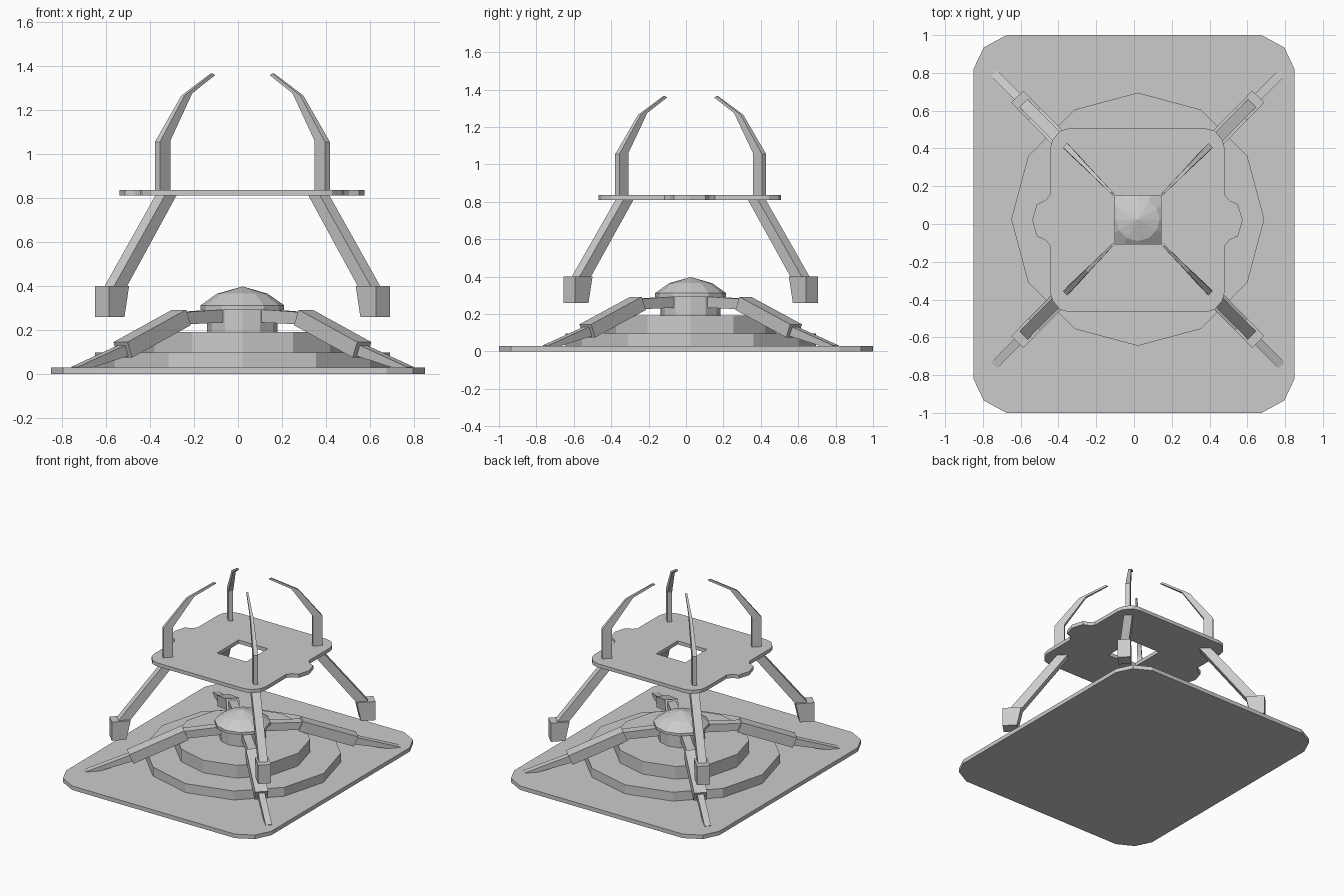
import bpy, bmesh, math
from mathutils import Matrix, Vector

cube = bpy.data.objects.get("Cube")
if cube:
    bpy.data.objects.remove(cube, do_unlink=True)

CENTRE = Vector((0.02, 0.025, 0))

grey = bpy.data.materials.new("plain_grey")
grey.use_nodes = True
COLOUR = (0.6, 0.6, 0.6, 1)
grey.diffuse_color = COLOUR
grey.node_tree.nodes["Principled BSDF"].inputs["Base Color"].default_value = COLOUR


def finish(name, bm):
    bmesh.ops.recalc_face_normals(bm, faces=bm.faces)
    mesh = bpy.data.meshes.new(name)
    bm.to_mesh(mesh)
    bm.free()
    mesh.materials.append(grey)
    obj = bpy.data.objects.new(name, mesh)
    bpy.context.collection.objects.link(obj)
    return obj


def plate(name, outline, z0, z1):
    """Flat slab from an outline."""
    bm = bmesh.new()
    face = bm.faces.new([bm.verts.new((x, y, z0)) for x, y in outline])
    ext = bmesh.ops.extrude_face_region(bm, geom=[face])
    verts = [v for v in ext["geom"] if isinstance(v, bmesh.types.BMVert)]
    bmesh.ops.translate(bm, verts=verts, vec=(0, 0, z1 - z0))
    return finish(name, bm)


def turned(name, profile, sides=12):
    """Faceted round part from (radius, height) pairs; radius 0 closes to a point."""
    bm = bmesh.new()
    rings = []
    for r, z in profile:
        count = sides if r > 0 else 1
        rings.append([bm.verts.new(CENTRE + Vector((r * math.cos(math.tau * i / sides),
                                                    r * math.sin(math.tau * i / sides), z)))
                      for i in range(count)])
    for a, b in zip(rings, rings[1:]):
        for i in range(sides):
            j = (i + 1) % sides
            bm.faces.new([a[i], a[j], b[0]] if len(b) == 1 else [a[i], a[j], b[j], b[i]])
    for ring in (rings[0], rings[-1]):
        if len(ring) > 1:
            bm.faces.new(ring)
    return finish(name, bm)


def diagonal_parts(name, sections):
    """Loft (outer r, z, inner r, z, width) sections and repeat on the four diagonals."""
    for k, corner in enumerate(("back_left", "back_right", "front_right", "front_left")):
        bm = bmesh.new()
        rings = []
        for r1, z1, r2, z2, w in sections:
            rings.append([bm.verts.new(p) for p in ((r1, -w / 2, z1), (r1, w / 2, z1),
                                                    (r2, w / 2, z2), (r2, -w / 2, z2))])
        for a, b in zip(rings, rings[1:]):
            for i in range(4):
                j = (i + 1) % 4
                bm.faces.new([a[i], a[j], b[j], b[i]])
        bm.faces.new(rings[0])
        bm.faces.new(rings[-1])
        turn = Matrix.Rotation(math.radians(45.5 if k % 2 == 0 else 44.5) + k * math.pi / 2, 4, 'Z')
        bm.transform(Matrix.Translation(CENTRE) @ turn)
        finish(corner + "_" + name, bm)


def four_way(quarter, centre=(0, 0)):
    """Mirror one quarter of an outline (from +x round to +y) into a closed loop."""
    half = quarter + [(-x, y) for x, y in reversed(quarter)]
    loop = half + [(x, -y) for x, y in reversed(half)]
    out = []
    for x, y in loop:
        p = (x + centre[0], y + centre[1])
        if p not in out:
            out.append(p)
    return out


# Base slab with clipped corners
plate("base_plate", four_way([(0.85, 0.82), (0.795, 0.935), (0.675, 1.0)]), 0, 0.03)

# Stepped round platform and domed hub
turned("lower_tier", [(0.67, 0.005), (0.67, 0.097)])
turned("upper_tier", [(0.46, 0.09), (0.46, 0.192)])
turned("hub", [(0.16, 0.19), (0.16, 0.3)])
turned("hub_dome", [(0.19, 0.292), (0.19, 0.312), (0.115, 0.365), (0, 0.398)])

# Raised platform with side lobes and a square opening
platform = plate("raised_platform",
                 four_way([(0.557, 0), (0.532, 0.085), (0.487, 0.105), (0.462, 0.135),
                           (0.462, 0.38), (0.45, 0.425), (0.41, 0.473), (0.36, 0.487)],
                          (0.018, 0.02)), 0.81, 0.837)
cutter = plate("opening_cutter", [(-0.1, -0.105), (0.142, -0.105), (0.142, 0.15), (-0.1, 0.15)],
               0.7, 0.95)
cutter.hide_render = True
cutter.hide_set(True)
cut = platform.modifiers.new("opening", 'BOOLEAN')
cut.object = cutter
cut.solver = 'EXACT'
bpy.context.view_layer.objects.active = platform
platform.select_set(True)
bpy.ops.object.modifier_apply(modifier=cut.name)
bpy.data.objects.remove(cutter, do_unlink=True)

# Curved prongs above the platform
diagonal_parts("prong", [(0.55, 0.83, 0.483, 0.83, 0.032),
                         (0.55, 1.055, 0.483, 1.06, 0.032),
                         (0.385, 1.265, 0.335, 1.275, 0.02),
                         (0.2, 1.365, 0.182, 1.358, 0.012)])

# Splayed struts and tapered feet below the platform
diagonal_parts("strut", [(0.53, 0.815, 0.455, 0.815, 0.06),
                         (0.87, 0.39, 0.785, 0.39, 0.06)])
diagonal_parts("foot", [(0.91, 0.4, 0.78, 0.4, 0.09),
                        (0.91, 0.26, 0.81, 0.26, 0.09)])

# Ground arms: link from the hub, thick beam, pointed spike
diagonal_parts("arm_link", [(0.12, 0.295, 0.12, 0.235, 0.06),
                            (0.42, 0.28, 0.42, 0.225, 0.06)])
diagonal_parts("arm_beam", [(0.41, 0.292, 0.38, 0.222, 0.09),
                            (0.79, 0.145, 0.76, 0.075, 0.09)])
diagonal_parts("arm_spike", [(0.77, 0.135, 0.75, 0.085, 0.045),
                             (1.085, 0.033, 1.08, 0.01, 0.045)])
